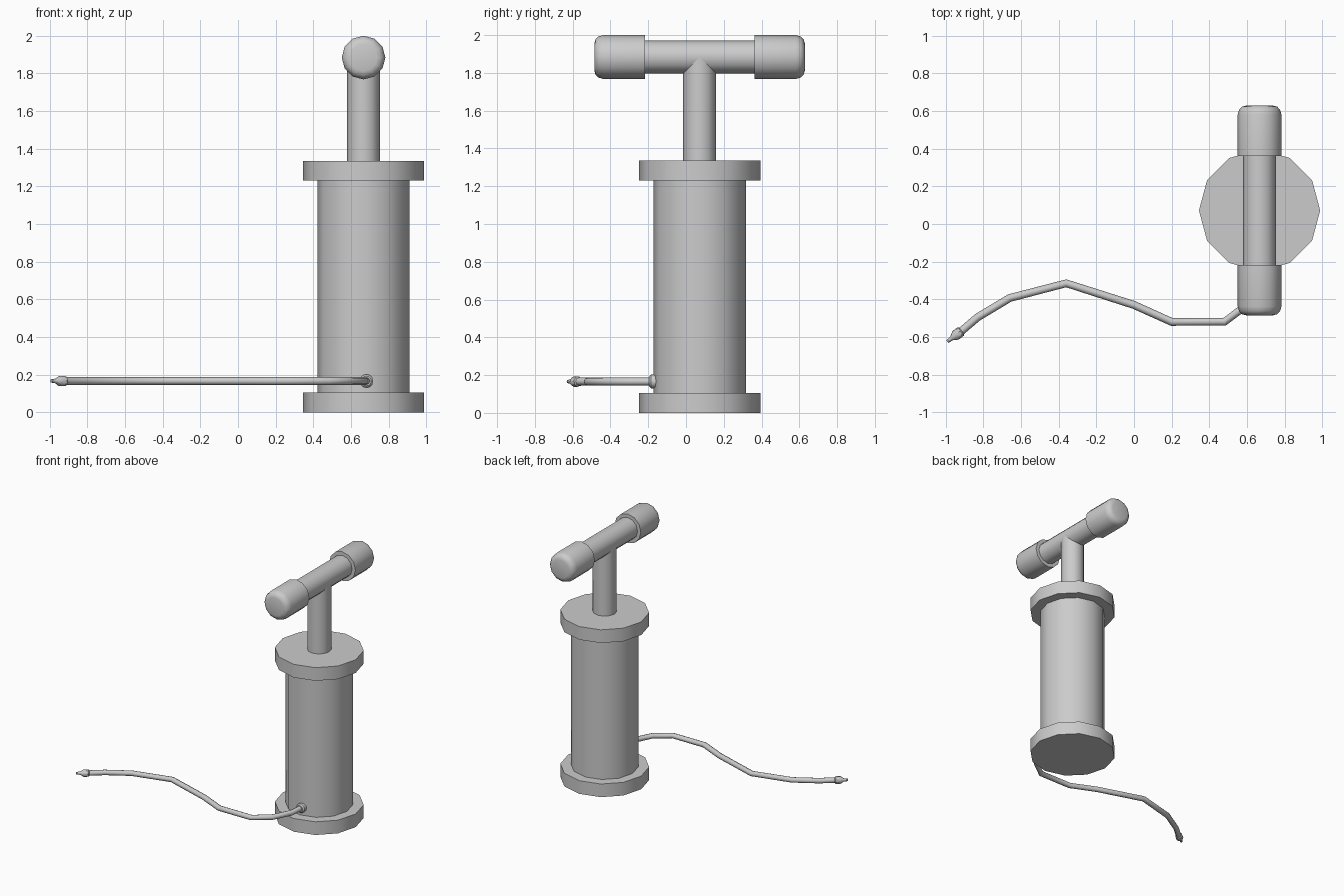
import bpy, bmesh, math
from mathutils import Vector, Matrix

cube = bpy.data.objects.get("Cube")
if cube:
    bpy.data.objects.remove(cube, do_unlink=True)

grey = bpy.data.materials.new("plain_grey")
grey.use_nodes = True
colour = (0.6, 0.6, 0.6, 1)
grey.diffuse_color = colour
grey.node_tree.nodes["Principled BSDF"].inputs["Base Color"].default_value = colour


def lathe(name, origin, axis, profile, sides=12):
    """Turn a profile of (distance, radius) pairs around an axis."""
    bm = bmesh.new()
    rings = []
    for dist, radius in profile:
        ring = []
        for i in range(sides):
            a = math.tau * i / sides
            ring.append(bm.verts.new((radius * math.cos(a), radius * math.sin(a), dist)))
        rings.append(ring)
    for low, high in zip(rings, rings[1:]):
        for i in range(sides):
            j = (i + 1) % sides
            bm.faces.new((low[i], low[j], high[j], high[i]))
    bm.faces.new(rings[0][::-1])
    bm.faces.new(rings[-1])
    turn = Vector((0, 0, 1)).rotation_difference(Vector(axis)).to_matrix().to_4x4()
    bm.transform(Matrix.Translation(origin) @ turn)
    bmesh.ops.recalc_face_normals(bm, faces=bm.faces)
    mesh = bpy.data.meshes.new(name)
    bm.to_mesh(mesh)
    bm.free()
    mesh.materials.append(grey)
    obj = bpy.data.objects.new(name, mesh)
    bpy.context.collection.objects.link(obj)
    bpy.ops.object.select_all(action="DESELECT")
    obj.select_set(True)
    bpy.context.view_layer.objects.active = obj
    bpy.ops.object.shade_smooth_by_angle(angle=math.radians(40))
    return obj


CX, CY = 0.667, 0.072
UP = (0, 0, 1)

# Barrel with its two flanges and the plunger rod
lathe("barrel", (CX, CY, 0), UP, [(0.1, 0.245), (1.24, 0.245)])
lathe("bottom_flange", (CX, CY, 0), UP, [(0, 0.322), (0.105, 0.322)])
lathe("top_flange", (CX, CY, 0), UP, [(1.23, 0.322), (1.335, 0.322)])
lathe("plunger_rod", (CX, CY, 0), UP, [(1.32, 0.087), (1.885, 0.087)])

# Cross handle with a rounded grip on each end
top = (CX, CY, 1.884)
lathe("handle_bar", top, (0, 1, 0), [(-0.5, 0.087), (0.5, 0.087)])
grip = [(0.29, 0.116), (0.51, 0.116), (0.535, 0.109), (0.551, 0.094), (0.557, 0.072)]
for name, side in (("front_grip", -1), ("back_grip", 1)):
    lathe(name, top, (0, side, 0), grip)

# Hose and the fitting where it leaves the barrel
HZ = 0.166
lathe("hose_fitting", (0.682, -0.15, HZ), (0, -1, 0), [(0, 0.036), (0.036, 0.036), (0.046, 0.026)])
path = [(0.682, -0.17), (0.67, -0.29), (0.6, -0.43), (0.48, -0.52), (0.2, -0.52), (0, -0.43),
        (-0.36, -0.315), (-0.66, -0.393), (-0.83, -0.495), (-0.93, -0.58)]
curve = bpy.data.curves.new("hose", "CURVE")
curve.dimensions = "3D"
curve.bevel_depth = 0.021
curve.bevel_resolution = 2
curve.use_fill_caps = True
spline = curve.splines.new("POLY")
spline.points.add(len(path) - 1)
for point, (x, y) in zip(spline.points, path):
    point.co = (x, y, HZ, 1)
spline.use_smooth = True
curve.materials.append(grey)
bpy.context.collection.objects.link(bpy.data.objects.new("hose", curve))

# Needle nozzle at the free end
lathe("nozzle", (-0.915, -0.567, HZ), (-0.8, -0.6, 0),
      [(0, 0.021), (0.006, 0.028), (0.042, 0.028), (0.065, 0.013), (0.096, 0.009)], 8)
